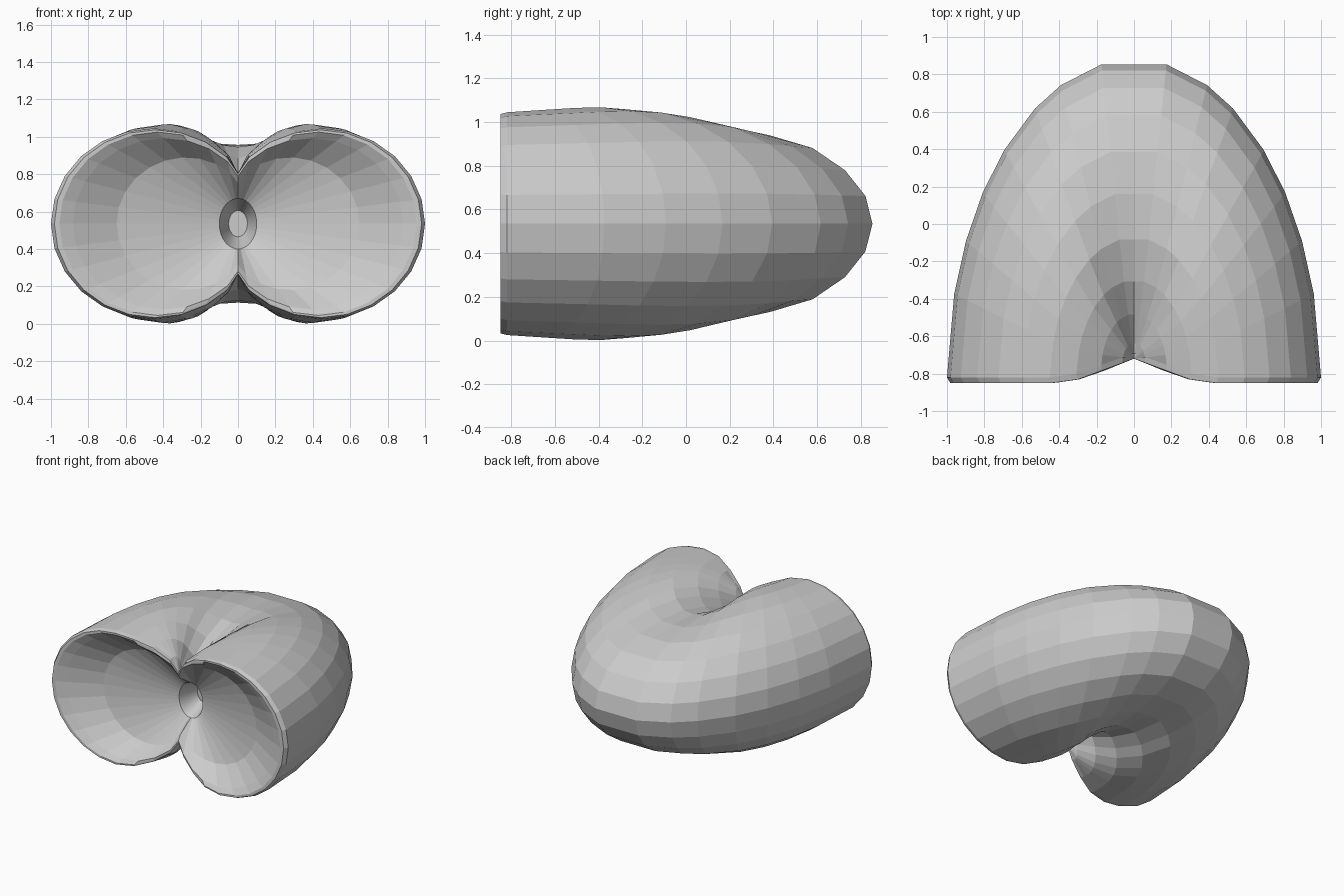
import bpy, bmesh
from math import sin, cos, radians

if "Cube" in bpy.data.objects:
    bpy.data.objects.remove(bpy.data.objects["Cube"])

CZ = 0.535
CUT = 148  # section angle where both legs merge
# bend stations: (angle round the bend, half height outside, half height inside)
BEND = [(0, .51, .51), (16, .522, .522), (26, .53, .53), (36, .533, .533),
        (46, .53, .525), (58, .515, .50), (67, .50, .46), (80, .49, .42),
        (90, .49, .41)]
# 24-sided section, open where both legs merge on the centre plane
PHI = [-CUT] + list(range(-135, 136, 15)) + [CUT]


def clamp(v):
    return max(0, min(1, v))


def section(phi):
    """Distance from the bend axis and the set-back of the inner edge."""
    r = 0 if abs(phi) == CUT else .45 + .55 * cos(radians(phi))
    return r, .13 * max(0, 1 - r / .36)


def outer_row(t, h_out, h_in):
    row = []
    ty = min(t, 80)
    lip = .03 if t == 0 else 0
    for phi in PHI:
        r, back = section(phi)
        x = 0 if t == 90 else r * cos(radians(t))
        w = clamp((abs(phi) - 45) / 45)
        h = h_out * (1 - w) + h_in * w
        # the crease on the inside of the bend sinks towards the apex
        h -= .10 * (t / 90) ** 2 * clamp((abs(phi) - 90) / 30)
        if r == 0:
            h = .51
        row.append((x, -.85 + back + lip + 1.73 * r * sin(radians(ty)),
                    CZ + h * sin(radians(phi))))
    return row


def funnel_row(s, y, hw=.1, hh=.135):
    """Blend from the mouth outline (s=0) to the small centre hole (s=1)."""
    row = []
    for phi in PHI:
        r, back = section(phi)
        psi = radians(phi * 90 / CUT)
        x = 0 if r == 0 else r + (hw * cos(psi) - r) * s
        z0 = .51 * sin(radians(phi))
        row.append((x, max(-.85 + back, y), CZ + z0 + (hh * sin(psi) - z0) * s))
    return row


# outer skin from the apex to the mouth, then rim, funnel and centre tunnel
rows = [outer_row(*b) for b in reversed(BEND)]
rows += [funnel_row(.02, -.85), funnel_row(.05, -.85), funnel_row(.13, -.82),
         funnel_row(.39, -.70), funnel_row(1, -.57),
         funnel_row(1, -.42, .05, .07)]

bm = bmesh.new()
grid = [[bm.verts.new(p) for p in row] for row in rows]
for a, b in zip(grid, grid[1:]):
    for i in range(len(PHI) - 1):
        bm.faces.new((a[i], a[i + 1], b[i + 1], b[i]))
bm.faces.new(grid[-1])  # end of the tunnel
bmesh.ops.remove_doubles(bm, verts=bm.verts, dist=.0005)
bmesh.ops.recalc_face_normals(bm, faces=bm.faces)

mesh = bpy.data.meshes.new("bent_tube")
bm.to_mesh(mesh)
bm.free()
tube = bpy.data.objects.new("bent_tube", mesh)
bpy.context.collection.objects.link(tube)

# second leg
mirror = tube.modifiers.new("mirror", 'MIRROR')
mirror.use_axis[0] = True
mirror.use_clip = True
mirror.merge_threshold = .001
